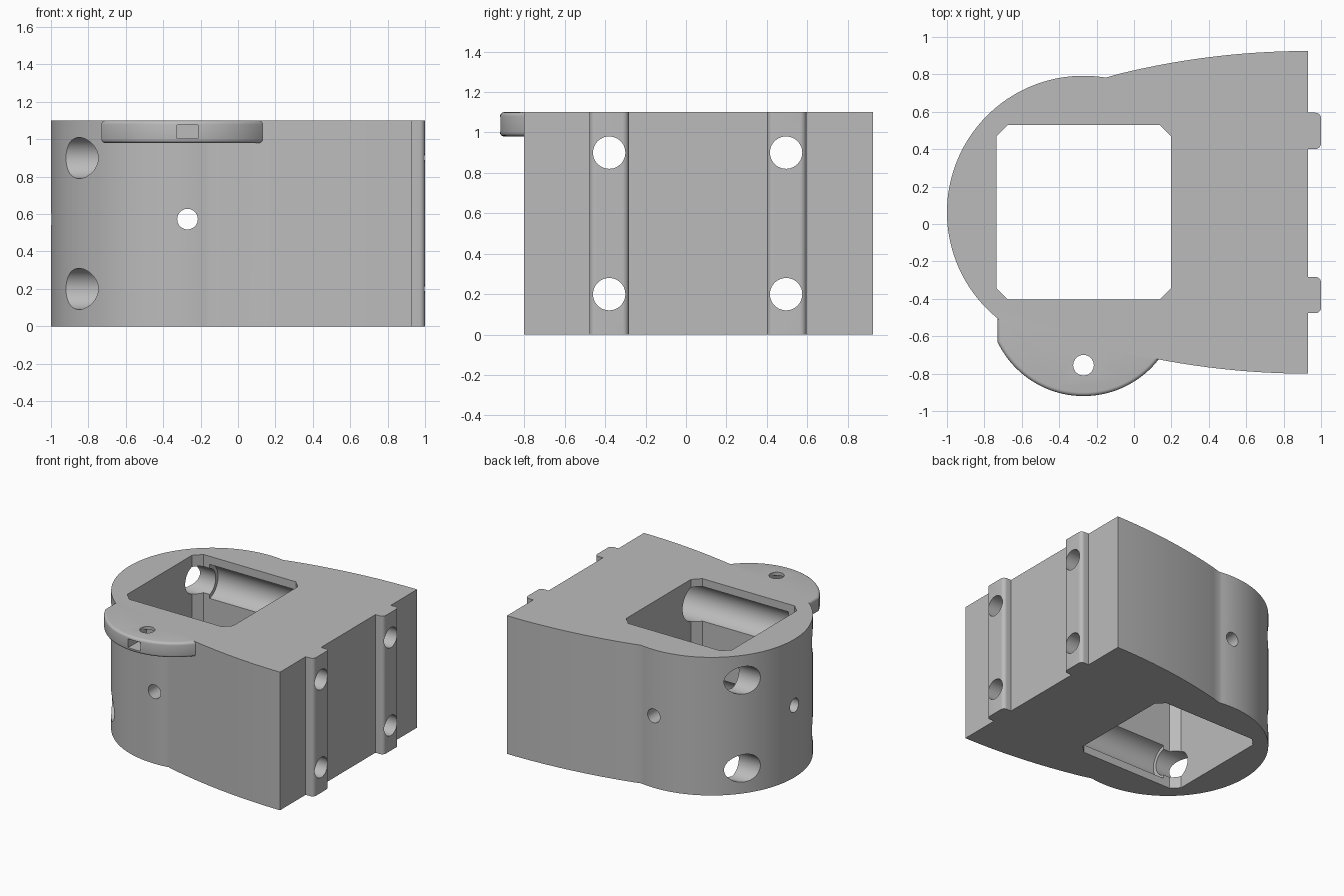
import bpy, bmesh, math
from mathutils import Matrix

if "Cube" in bpy.data.objects:
    bpy.data.objects.remove(bpy.data.objects["Cube"])

CX, CY, R, H = -0.27, 0.0625, 0.73, 1.1      # round end of the body
XR, HALF, BIG = 0.93, 0.8625, 4.235          # flat end and its long side arcs

grey = bpy.data.materials.new("plain_grey")
grey.diffuse_color = (0.5, 0.5, 0.5, 1)
grey.use_nodes = True
grey.node_tree.nodes["Principled BSDF"].inputs["Base Color"].default_value = grey.diffuse_color


def arc(cx, cy, r, a0, a1, n):
    return [(cx + r * math.cos(math.radians(a0 + (a1 - a0) * i / n)),
             cy + r * math.sin(math.radians(a0 + (a1 - a0) * i / n))) for i in range(n + 1)]


def finish(bm, name):
    bmesh.ops.recalc_face_normals(bm, faces=bm.faces)
    me = bpy.data.meshes.new(name)
    bm.to_mesh(me)
    bm.free()
    me.materials.append(grey)
    ob = bpy.data.objects.new(name, me)
    bpy.context.collection.objects.link(ob)
    return ob


def prism(name, pts, z0, z1):
    bm = bmesh.new()
    low = bm.faces.new([bm.verts.new((x, y, z0)) for x, y in pts])
    new = bmesh.ops.extrude_face_region(bm, geom=[low], use_keep_orig=True)["geom"]
    for v in new:
        if isinstance(v, bmesh.types.BMVert):
            v.co.z = z1
    return finish(bm, name)


def rod(name, r, axis, a, b, centre):
    """Cylinder along an axis from a to b; centre gives the other coordinates."""
    rot = {"x": Matrix.Rotation(math.pi / 2, 4, "Y"),
           "y": Matrix.Rotation(math.pi / 2, 4, "X"), "z": Matrix()}[axis]
    pos = list(centre)
    pos["xyz".index(axis)] = (a + b) / 2
    bm = bmesh.new()
    bmesh.ops.create_cone(bm, cap_ends=True, segments=48, radius1=r, radius2=r,
                          depth=b - a, matrix=Matrix.Translation(pos) @ rot)
    return finish(bm, name)


def apply_mod(ob, mod):
    bpy.context.view_layer.objects.active = ob
    bpy.ops.object.modifier_apply(modifier=mod.name)


def combine(ob, tool, op="DIFFERENCE"):
    mod = ob.modifiers.new("bool", "BOOLEAN")
    mod.operation, mod.solver, mod.object = op, "EXACT", tool
    apply_mod(ob, mod)
    bpy.data.objects.remove(tool)


# body outline: flat end with two rounded ribs, long side arcs, round end
ribs_y = (-0.38, 0.498)
outline = [(XR, CY - HALF)]
for y in ribs_y:
    outline += [(XR, y - 0.097)] + arc(0.97, y - 0.067, 0.03, -90, 0, 6)
    outline += arc(0.97, y + 0.067, 0.03, 0, 90, 6) + [(XR, y + 0.097)]
side = math.degrees(math.asin(1.08 / BIG))
start = math.degrees(math.acos(0.12 / R))
outline += arc(XR, CY + HALF - BIG, BIG, 90, 90 + side, 16)[:-1]
outline += arc(CX, CY, R, start, 360 - start, 96)
outline += arc(XR, CY - HALF + BIG, BIG, 270 - side, 270, 16)[1:-1]
body = prism("mount_body", outline, 0, H)

# rounded lug at the top of the front
left = 180 + math.degrees(math.acos(0.46 / 0.51))
lug = prism("front_lug", [(-0.73, -0.45)] + arc(CX, -0.41, 0.51, left, 345, 48) + [(0.2, -0.45)], 0.98, H)
bev = lug.modifiers.new("round", "BEVEL")
bev.width, bev.segments, bev.limit_method, bev.angle_limit = 0.02, 4, "ANGLE", math.radians(40)
apply_mod(lug, bev)
combine(body, lug, "UNION")

# chamfered pocket, open through top and bottom
x0, x1, y0, y1, c = -0.735, 0.198, -0.403, 0.53, 0.06
combine(body, prism("pocket_cutter", [
    (x0 + c, y0), (x1 - c, y0), (x1, y0 + c), (x1, y1 - c),
    (x1 - c, y1), (x0 + c, y1), (x0, y1 - c), (x0, y0 + c)], -0.1, H + 0.1))

# stepped screw bores running from the round end to the ribs
for y in (-0.38, 0.495):
    for z in (0.2, 0.9):
        for r, a, b in ((0.11, -1.1, -0.6), (0.14, -0.62, 0.42), (0.08, 0.4, 1.1)):
            combine(body, rod("bore_cutter", r, "x", a, b, (0, y, z)))

# small radial holes: front, back and left
combine(body, rod("cross_hole_cutter", 0.055, "y", -1.1, 1.1, (CX, 0, 0.573)))
combine(body, rod("left_hole_cutter", 0.055, "x", -1.1, -0.5, (0, CY, 0.573)))

# lug screw hole and nut slot
combine(body, rod("lug_hole_cutter", 0.055, "z", 0.9, 1.2, (CX, -0.755, 0)))
combine(body, prism("nut_slot_cutter", [(-0.325, -1), (-0.215, -1), (-0.215, -0.69), (-0.325, -0.69)], 1.005, 1.075))

bpy.ops.object.select_all(action="DESELECT")
body.select_set(True)
bpy.context.view_layer.objects.active = body
bpy.ops.object.shade_smooth_by_angle(angle=math.radians(25))
